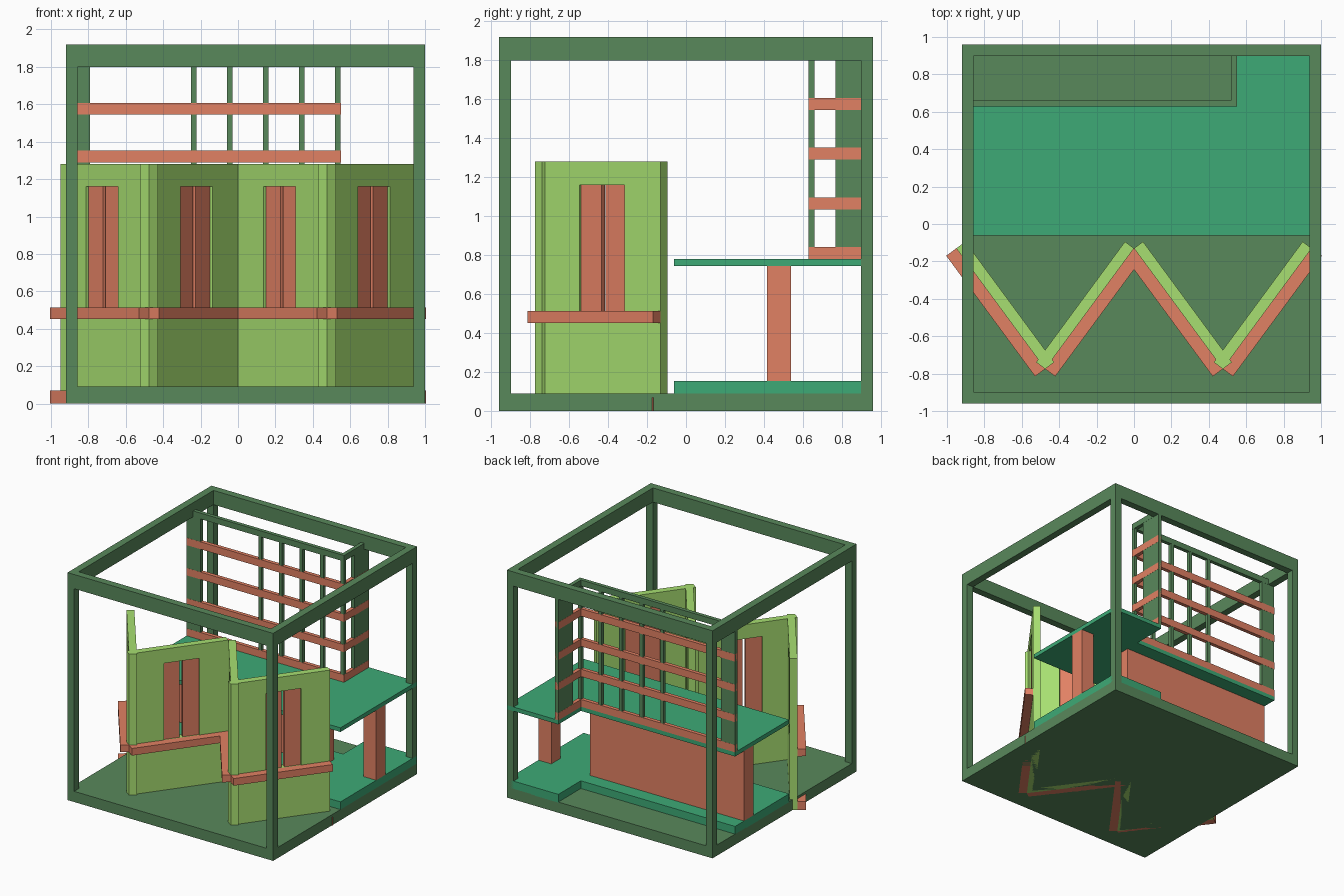
import bpy, bmesh, math
from mathutils import Matrix

if "Cube" in bpy.data.objects:
    bpy.data.objects.remove(bpy.data.objects["Cube"])


def material(name, srgb):
    m = bpy.data.materials.new(name)
    m.diffuse_color = [c ** 2.2 for c in srgb] + [1.0]
    m.use_nodes = True
    m.node_tree.nodes["Principled BSDF"].inputs["Base Color"].default_value = m.diffuse_color
    return m


GREEN = material("dark_green", (0.35, 0.53, 0.36))
SALMON = material("salmon", (0.88, 0.50, 0.39))
TEAL = material("teal", (0.25, 0.66, 0.46))
LIME = material("lime", (0.65, 0.87, 0.44))


def finish(name, bm, mat, matrix=Matrix()):
    bm.transform(matrix)
    bmesh.ops.recalc_face_normals(bm, faces=bm.faces)
    mesh = bpy.data.meshes.new(name)
    bm.to_mesh(mesh)
    bm.free()
    mesh.materials.append(mat)
    ob = bpy.data.objects.new(name, mesh)
    bpy.context.collection.objects.link(ob)
    return ob


def box(name, x, y, z, mat, matrix=Matrix()):
    """Box from (min, max) ranges, optionally in a local frame."""
    bm = bmesh.new()
    bmesh.ops.create_cube(bm, size=1)
    for v in bm.verts:
        v.co = [r[0] if c < 0 else r[1] for c, r in zip(v.co, (x, y, z))]
    return finish(name, bm, mat, matrix)


def extrude(bm, faces, vec):
    res = bmesh.ops.extrude_face_region(bm, geom=faces, use_keep_orig=True)
    verts = [g for g in res["geom"] if isinstance(g, bmesh.types.BMVert)]
    bmesh.ops.translate(bm, verts=verts, vec=vec)


def slab(name, outline, z, mat):
    """Outline in plan, raised between two heights."""
    bm = bmesh.new()
    f = bm.faces.new([bm.verts.new((x, y, z[0])) for x, y in outline])
    extrude(bm, [f], (0, 0, z[1] - z[0]))
    return finish(name, bm, mat)


# Outer frame: floor, corner posts, top beams
X0, X1, Y0, Y1, H = -0.92, 1.0, -0.96, 0.96, 1.92
W = 0.062
box("floor", (X0, X1), (Y0, Y1), (0, 0.09), GREEN)
for side, xr in (("left", (X0, X0 + W)), ("right", (X1 - W, X1))):
    for end, yr in (("front", (Y0, Y0 + W)), ("back", (Y1 - W, Y1))):
        box(f"{end}_{side}_post", xr, yr, (0.09, 1.80), GREEN)
    box(f"{side}_beam", xr, (Y0 + W, Y1 - W), (1.80, H), GREEN)
for end, yr in (("front", (Y0, Y0 + W)), ("back", (Y1 - W, Y1))):
    box(f"{end}_beam", (X0, X1), yr, (1.80, H), GREEN)

# Platform and counter, both notched at the back behind the lattice
NX, NY = 0.52, 0.66
plan = [(X0, -0.062), (X1, -0.062), (X1, Y1), (NX, Y1), (NX, NY), (X0, NY)]
slab("platform", plan, (0.085, 0.155), TEAL)
slab("counter_top", plan, (0.745, 0.78), TEAL)
box("counter_wall", (X0, 0.52), (0.415, 0.54), (0.155, 0.745), SALMON)
box("counter_leg", (0.88, X1), (0.415, 0.54), (0.155, 0.745), SALMON)

# Corner lattice: wide end posts, thin bars, top rim
LX, LY, T = 0.55, 0.628, 0.032
e = 0.001
box("lattice_left_post", (X0, -0.79), (LY + e, LY + T - e), (0.78, 1.80), GREEN)
box("lattice_back_post", (LX - T + e, LX - e), (0.768, Y1), (0.78, 1.80), GREEN)
for i in range(5):
    x = -0.252 + i * 0.1925
    box(f"lattice_bar_{i + 1}", (x + e, x + T - e), (LY + e, LY + T - e),
        (0.78, 1.80), GREEN)


def wrap(name, z, mat):
    slab(name, [(X0, LY), (LX, LY), (LX, Y1), (LX - T, Y1),
                (LX - T, LY + T), (X0, LY + T)], z, mat)


wrap("lattice_rim", (1.80, 1.85), GREEN)
for i in range(4):
    z = 0.78 + i * 0.255
    wrap(f"lattice_rail_{i + 1}", (z, z + 0.062), SALMON)

# Folding screen: four panels, each running from a back fold to a front fold
DX, DY = 0.475, 0.645
L = math.hypot(DX, DY)
U0, U1, Z0, Z1 = 0.232, 0.518, 0.51, 1.16
for i, (px, s) in enumerate(((-0.95, 1), (0, -1), (0, 1), (0.95, -1)), 1):
    c, n = DX / L, DY / L
    # local x runs along the panel, local y points out of its front face
    m = Matrix(((s * c, -s * n, 0, px), (-n, -c, 0, -0.13),
                (0, 0, 1, 0), (0, 0, 0, 1)))
    # panel with a window opening
    us, zs = (0, U0, U1, L), (0, Z0, Z1, 1.28)
    bm = bmesh.new()
    g = [[bm.verts.new((u, 0, z)) for z in zs] for u in us]
    faces = [bm.faces.new((g[a][b], g[a + 1][b], g[a + 1][b + 1], g[a][b + 1]))
             for a in range(3) for b in range(3) if (a, b) != (1, 1)]
    extrude(bm, faces, (0, -0.06, 0))
    finish(f"screen_panel_{i}", bm, LIME, m)
    # pair of shutters set into the opening
    mid, gap = (U0 + U1) / 2, 0.0125
    for k, ur in (("a", (U0, mid - gap)), ("b", (mid + gap, U1))):
        box(f"shutter_{i}{k}", ur, (-0.045, -0.015), (Z0, Z1), SALMON, m)
    # rails across the front
    for k, zr in (("ledge", (0.453, 0.513)), ("foot_rail", (0, 0.07))):
        box(f"screen_{k}_{i}", (0, L), (0, 0.067), zr, SALMON, m)
